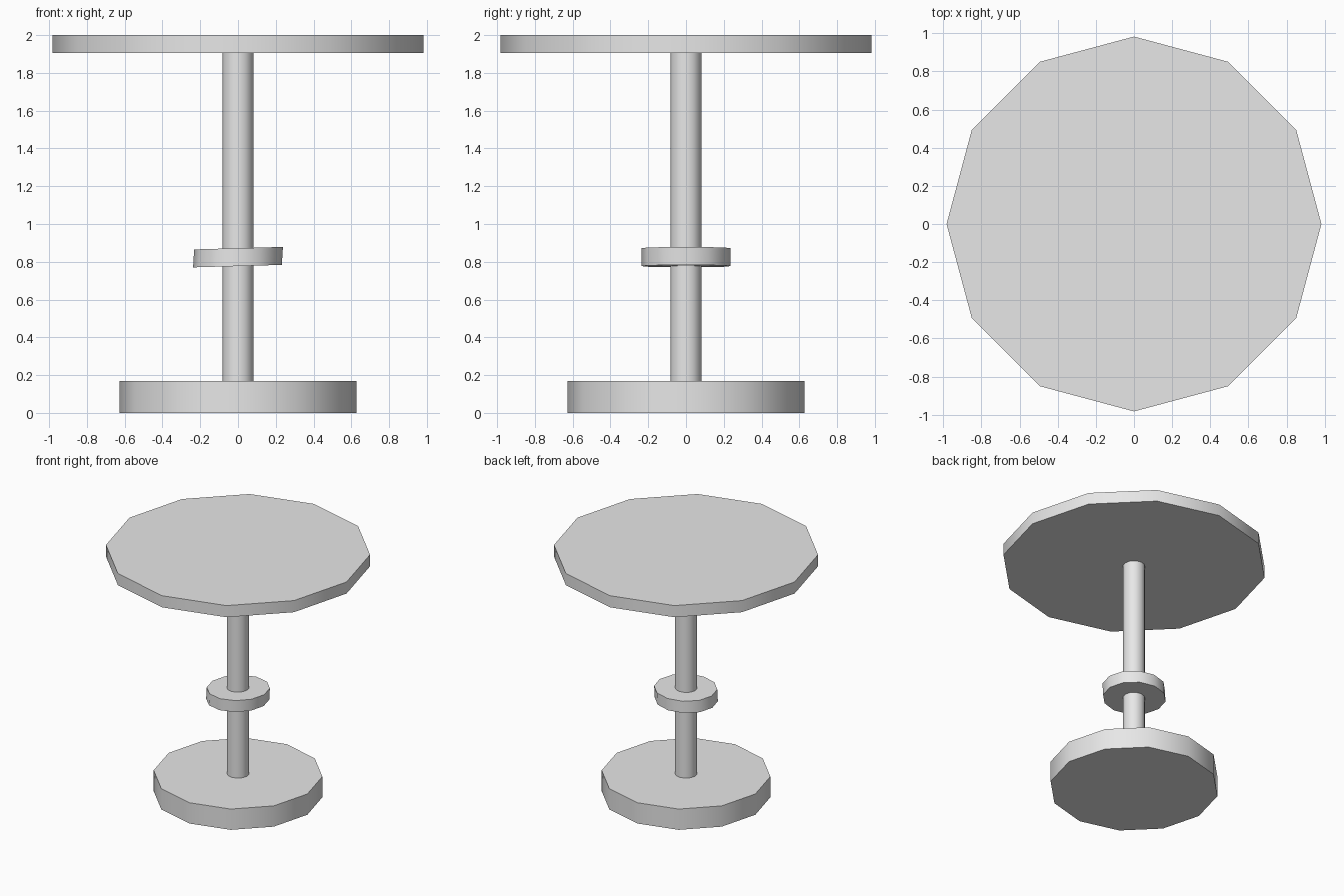
import bpy
from mathutils import Matrix

cube = bpy.data.objects.get("Cube")
if cube:
    bpy.data.objects.remove(cube, do_unlink=True)

SIDES = 12

grey = bpy.data.materials.new("light grey")
grey.use_nodes = True
colour = (0.8, 0.8, 0.8, 1)
grey.diffuse_color = colour
grey.node_tree.nodes["Principled BSDF"].inputs["Base Color"].default_value = colour


def disc(name, radius, bottom, top, shear=None):
    """Twelve-sided drum with smooth sides and flat, sharp-edged caps."""
    bpy.ops.mesh.primitive_cylinder_add(vertices=SIDES, radius=radius, depth=top - bottom)
    obj = bpy.context.object
    obj.name = name
    if shear:
        obj.data.transform(shear)
    obj.data.transform(Matrix.Translation((0, 0, (bottom + top) / 2)))
    obj.data.materials.append(grey)
    bpy.ops.object.shade_smooth_by_angle(angle=0.7)
    return obj


# Foot, column and top
disc("base", 0.628, 0, 0.17)
disc("column", 0.083, 0.1, 1.95)
disc("table_top", 0.983, 1.905, 2)

# Collar around the column, slightly skewed
skew = Matrix.Identity(4)
skew[0][2] = 0.06
skew[2][0] = 0.028
disc("collar", 0.235, 0.777, 0.872, skew)
